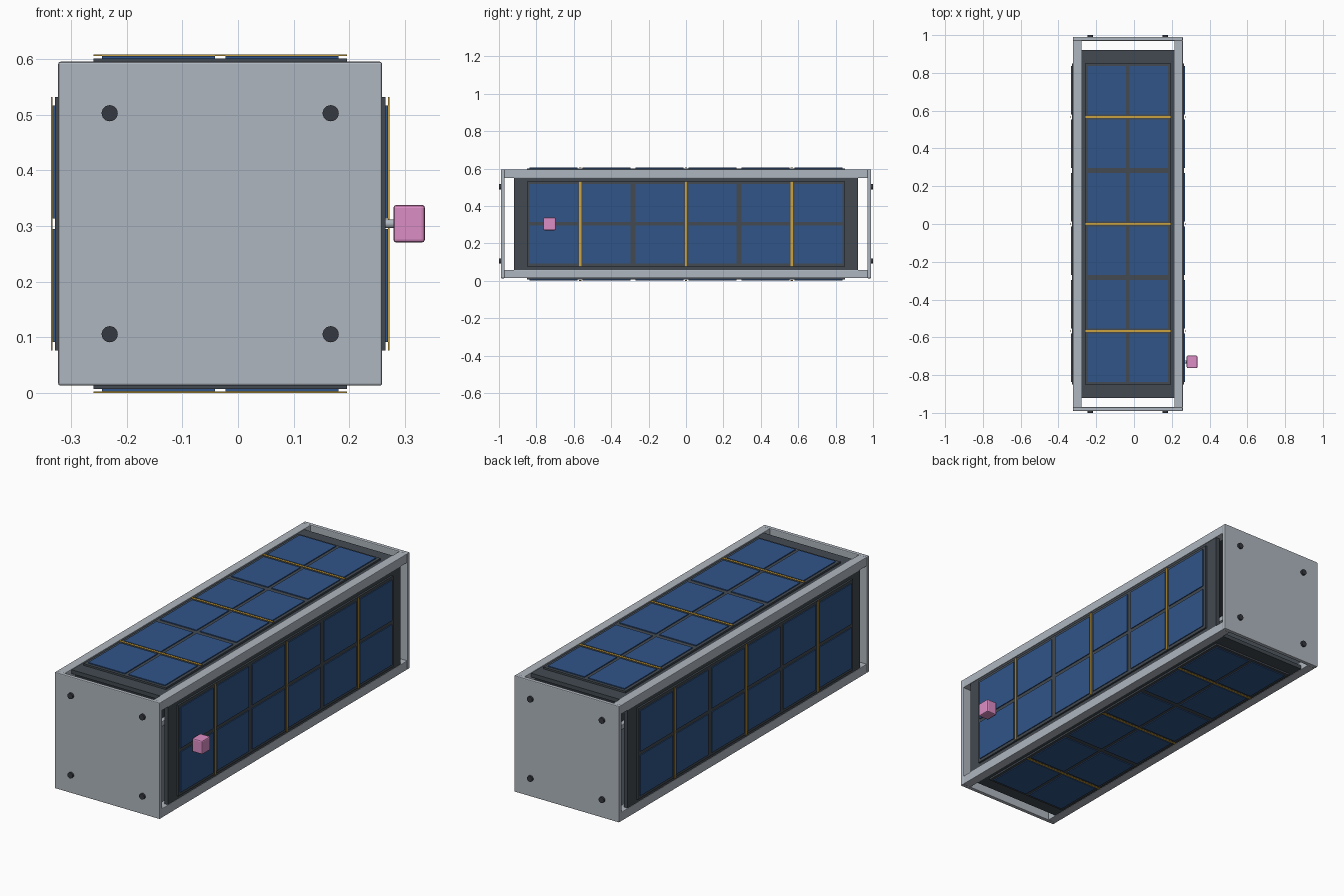
import bpy, bmesh, math
from mathutils import Matrix, Vector

if "Cube" in bpy.data.objects:
    bpy.data.objects.remove(bpy.data.objects["Cube"])

CX, CZ = -0.032, 0.304          # long axis of the body
BODY = Matrix.Translation((CX, 0, CZ))


def material(name, rgb):
    m = bpy.data.materials.new(name)
    m.diffuse_color = (*rgb, 1)
    m.use_nodes = True
    m.node_tree.nodes["Principled BSDF"].inputs["Base Color"].default_value = m.diffuse_color
    return m


ALU = material("aluminium", (0.43, 0.47, 0.52))
DARK = material("dark_board", (0.055, 0.068, 0.082))
CELL = material("solar_blue", (0.03, 0.09, 0.25))
GOLD = material("gold_strip", (0.60, 0.36, 0.05))
BOLT = material("bolt_dark", (0.035, 0.04, 0.05))
PINK = material("pink", (0.72, 0.27, 0.56))


def finish(bm, name, mat, bevel=0.0, smooth=False):
    mesh = bpy.data.meshes.new(name)
    bm.to_mesh(mesh)
    bm.free()
    ob = bpy.data.objects.new(name, mesh)
    bpy.context.collection.objects.link(ob)
    mesh.materials.append(mat)
    if bevel:
        mod = ob.modifiers.new("bevel", 'BEVEL')
        mod.width, mod.segments = bevel, 2
    if smooth:
        mesh.shade_smooth()
        mesh.set_sharp_from_angle(angle=math.radians(35))
    return ob


def boxes(name, mat, items, turn=Matrix(), bevel=0.0):
    """One object made of boxes (centre, size), placed relative to the body axis."""
    bm = bmesh.new()
    for centre, size in items:
        m = BODY @ turn @ Matrix.Translation(centre) @ Matrix.Diagonal((*size, 1))
        bmesh.ops.create_cube(bm, size=1, matrix=m)
    return finish(bm, name, mat, bevel)


def cylinder(name, mat, centre, radius, depth, axis):
    bm = bmesh.new()
    rot = Vector((0, 0, 1)).rotation_difference(Vector(axis)).to_matrix().to_4x4()
    bmesh.ops.create_cone(bm, cap_ends=True, segments=24, radius1=radius, radius2=radius,
                          depth=depth, matrix=BODY @ Matrix.Translation(centre) @ rot)
    return finish(bm, name, mat, 0, True)


# corner rails
for sx in (-1, 1):
    for sz in (-1, 1):
        boxes("corner_rail", ALU, [((sx * 0.268, 0, sz * 0.268), (0.045, 1.944, 0.045))], bevel=0.003)

# end plates with four bolts each
for label, sy in (("front", -1), ("back", 1)):
    boxes(label + "_end_plate", ALU, [((0, sy * 0.98, 0), (0.582, 0.02, 0.582))], bevel=0.004)
    for sx in (-1, 1):
        for sz in (-1, 1):
            cylinder(label + "_bolt", BOLT, (sx * 0.1985, sy * 0.993, sz * 0.1985), 0.0145, 0.014, (0, 1, 0))

# four solar sides: wall, backing sheet, cells and gold strips
for k, side in enumerate(("top", "right", "bottom", "left")):
    turn = Matrix.Rotation(k * math.pi / 2, 4, 'Y')
    boxes(side + "_wall", DARK, [((0, 0, 0.278), (0.492, 1.84, 0.02))], turn)
    boxes(side + "_backing", DARK, [((0, 0, 0.2925), (0.455, 1.70, 0.009))], turn)
    cells = [((sx * 0.111, (i - 2.5) * 0.283, 0.2993), (0.203, 0.256, 0.0046))
             for sx in (-1, 1) for i in range(6)]
    boxes(side + "_cells", CELL, cells, turn)
    strips = [((0, y, 0.3026), (0.455, 0.012, 0.0028)) for y in (-0.566, 0, 0.566)]
    boxes(side + "_gold_strips", GOLD, strips, turn)

# antenna block on a short stem, right side near the front
cylinder("antenna_stem", ALU, (0.304, -0.73, 0), 0.008, 0.03, (1, 0, 0))
boxes("antenna_block", PINK, [((0.3395, -0.73, 0), (0.057, 0.066, 0.068))], bevel=0.006)
